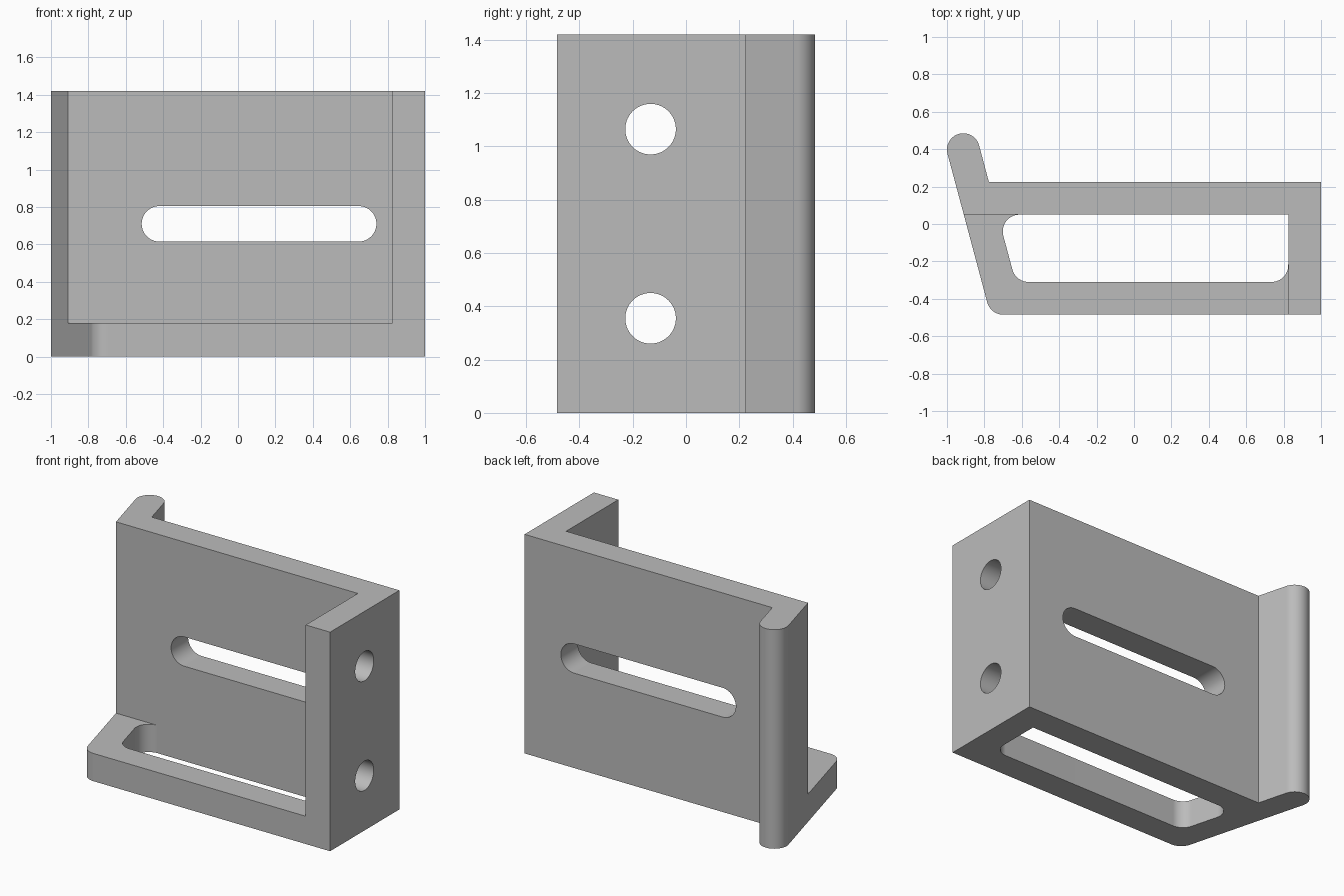
import bpy, bmesh, math
from mathutils import Vector

old = bpy.data.objects.get("Cube")
if old:
    bpy.data.objects.remove(old, do_unlink=True)

grey = bpy.data.materials.new("plain grey")
grey.use_nodes = True
colour = (0.5, 0.5, 0.5, 1)
grey.diffuse_color = colour
grey.node_tree.nodes["Principled BSDF"].inputs["Base Color"].default_value = colour


def rounded(points, steps=14):
    """Outline from (x, y, corner radius) entries."""
    out = []
    for i, (x, y, r) in enumerate(points):
        p = Vector((x, y))
        if not r:
            arc = [p]
        else:
            a = (Vector(points[i - 1][:2]) - p).normalized()
            b = (Vector(points[(i + 1) % len(points)][:2]) - p).normalized()
            half = a.angle(b) / 2
            centre = p + (a + b).normalized() * r / math.sin(half)
            start = p + a * r / math.tan(half) - centre
            end = p + b * r / math.tan(half) - centre
            turn = math.atan2(start.cross(end), start.dot(end))
            arc = []
            for k in range(steps + 1):
                t = turn * k / steps
                c, s = math.cos(t), math.sin(t)
                arc.append(centre + Vector((c * start.x - s * start.y,
                                            s * start.x + c * start.y)))
        for q in arc:
            if not out or (q - out[-1]).length > 0.002:
                out.append(q)
    return out


def prism(name, outline, low, high, place):
    """Extrude an outline; place maps (u, v, depth) to a position."""
    bm = bmesh.new()
    face = bm.faces.new([bm.verts.new(place(p.x, p.y, low)) for p in outline])
    shift = Vector(place(0, 0, high)) - Vector(place(0, 0, low))
    top = bmesh.ops.extrude_face_region(bm, geom=[face], use_keep_orig=True)["geom"]
    bmesh.ops.translate(bm, vec=shift, verts=[v for v in top if isinstance(v, bmesh.types.BMVert)])
    bmesh.ops.recalc_face_normals(bm, faces=bm.faces)
    mesh = bpy.data.meshes.new(name)
    bm.to_mesh(mesh)
    bm.free()
    mesh.materials.append(grey)
    obj = bpy.data.objects.new(name, mesh)
    bpy.context.collection.objects.link(obj)
    return obj


def combine(target, other, operation):
    mod = target.modifiers.new("combine", "BOOLEAN")
    mod.operation, mod.object, mod.solver = operation, other, "EXACT"
    bpy.context.view_layer.objects.active = target
    bpy.ops.object.modifier_apply(modifier=mod.name)
    bpy.data.objects.remove(other, do_unlink=True)


def flat(u, v, d):
    return (u, v, d)


def facing_front(u, v, d):
    return (u, d, v)


def facing_side(u, v, d):
    return (d, u, v)


FRONT, HEIGHT, SHELF = -0.485, 1.42, 0.18

# Upright wall with side flange and slanted round-ended lip
bracket = prism("bracket", rounded([
    (1, FRONT, 0), (1, 0.225, 0), (-0.776, 0.225, 0),
    (-0.8506, 0.5046, 0.0874), (-1.0197, 0.4594, 0.0874),
    (-0.91, 0.05, 0), (0.825, 0.05, 0), (0.825, FRONT, 0)]), 0, HEIGHT, flat)

# Bottom frame around the long window
frame = prism("bottom_frame", rounded([
    (0.825, FRONT, 0), (-0.767, FRONT, 0.09), (-0.91, 0.05, 0),
    (-0.612, 0.05, 0), (-0.729, 0.05, 0.09), (-0.6325, -0.31, 0.09),
    (0.825, -0.31, 0.09), (0.825, -0.2, 0)]), 0, SHELF, flat)
combine(bracket, frame, "UNION")

# Long slot through the wall
r = 0.095
slot = prism("slot_cutter", rounded([
    (-0.515, 0.615, r), (0.74, 0.615, r), (0.74, 0.805, r), (-0.515, 0.805, r)]),
    -0.05, 0.3, facing_front)
combine(bracket, slot, "DIFFERENCE")

# Two round holes through the flange
for z in (0.355, 1.065):
    ring = [Vector((-0.133 + r * math.cos(a), z + r * math.sin(a)))
            for a in (math.tau * k / 56 for k in range(56))]
    combine(bracket, prism("hole_cutter", ring, 0.7, 1.1, facing_side), "DIFFERENCE")

# Smooth curved faces, crisp edges
bpy.ops.object.select_all(action="DESELECT")
bracket.select_set(True)
bpy.context.view_layer.objects.active = bracket
bpy.ops.object.shade_smooth_by_angle(angle=math.radians(30))
normals = bracket.modifiers.new("flat_face_normals", "WEIGHTED_NORMAL")
normals.keep_sharp = True
